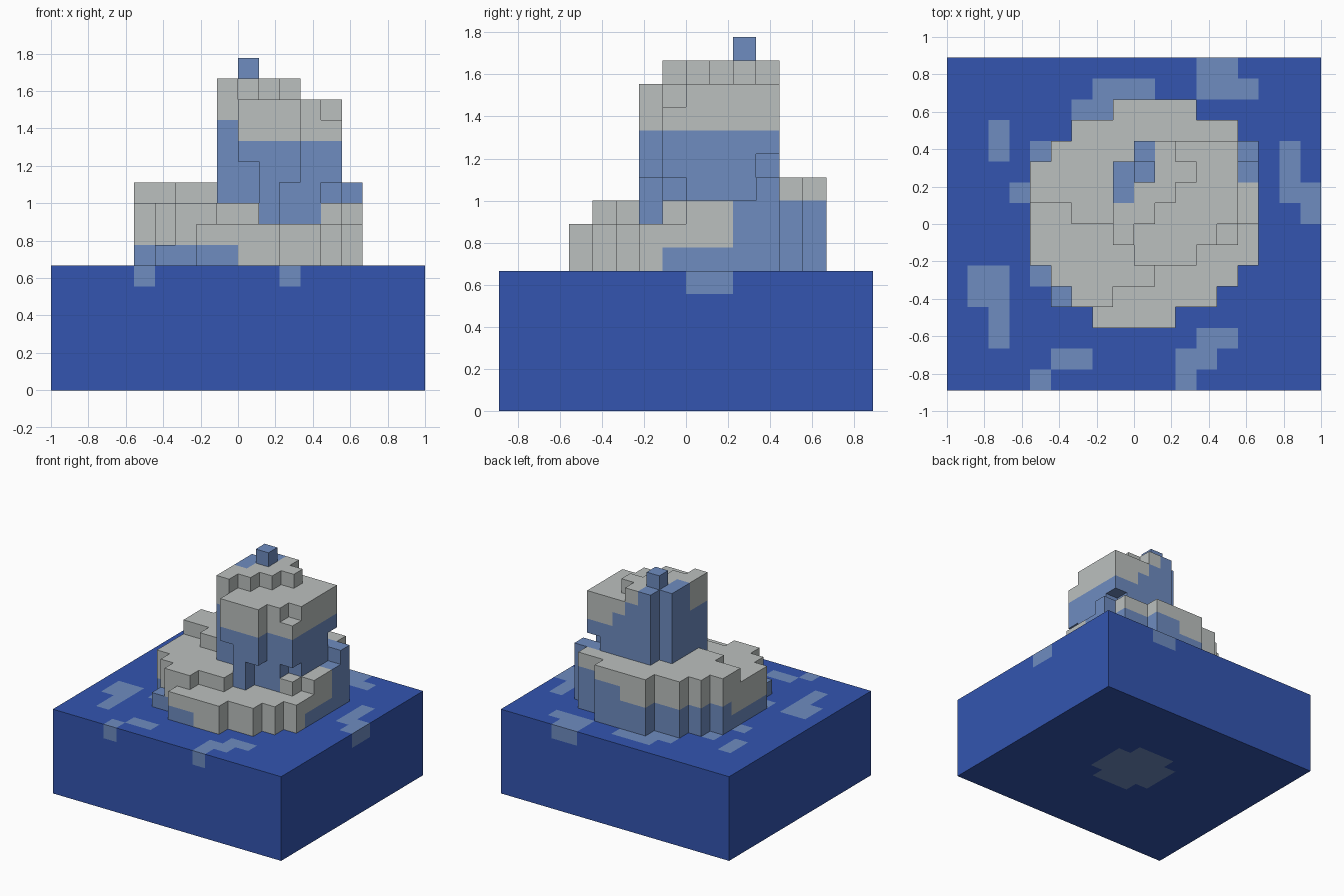
import bpy
import bmesh

if "Cube" in bpy.data.objects:
    bpy.data.objects.remove(bpy.data.objects["Cube"], do_unlink=True)

UNIT = 1 / 9            # edge length of one block
SNOW, ICE, WATER = range(3)


def make_material(name, rgb):
    mat = bpy.data.materials.new(name)
    mat.use_nodes = True
    mat.diffuse_color = (*rgb, 1)
    shader = next(n for n in mat.node_tree.nodes if n.type == "BSDF_PRINCIPLED")
    shader.inputs["Base Color"].default_value = (*rgb, 1)
    shader.inputs["Roughness"].default_value = 0.8
    return mat


materials = [
    make_material("snow grey", (0.50, 0.53, 0.52)),
    make_material("ice blue", (0.156, 0.262, 0.53)),
    make_material("deep water blue", (0.033, 0.091, 0.434)),
]


def block(x, y, z):
    """Every grid cell in a box; each argument is a (start, end) pair."""
    return {(i, j, k) for i in range(*x) for j in range(*y) for k in range(*z)}


def column(x, y, z):
    return block((x, x + 1), (y, y + 1), z)


# Water slab
sea = block((-9, 9), (-8, 8), (0, 6))

# Floating ice showing at the water surface
floes = set()
for x, y in [
    ((3, 5), (6, 8)), ((5, 6), (6, 7)), ((-2, 1), (6, 7)), ((-3, -1), (5, 6)),
    ((-7, -6), (3, 5)), ((-5, -4), (3, 4)), ((-6, -5), (1, 2)),
    ((7, 8), (1, 4)), ((8, 9), (0, 2)), ((-8, -6), (-4, -2)),
    ((-7, -6), (-6, -4)), ((-4, -2), (-7, -6)), ((-5, -4), (-8, -6 - 1)),
    ((3, 5), (-6, -5)), ((2, 4), (-7, -6)), ((2, 3), (-8, -7)), ((-5, -4), (-3, -2)),
]:
    floes |= block(x, y, (5, 6))

# Keel of the iceberg on the underside
keel = block((-2, 3), (-1, 2), (0, 1)) | block((-1, 2), (-2, 3), (0, 1))

# Round foot of the iceberg, one row at a time from front to back
rows = {-5: (-2, 2), -4: (-3, 4), -3: (-4, 5), 3: (-4, 6), 4: (-3, 5), 5: (-1, 3)}
for y in range(-2, 3):
    rows[y] = (-5, 6)
foot = column(-4, -4, (6, 7))
for y, x in rows.items():
    foot |= block(x, (y, y + 1), (6, 8))

# Stepped snow shelves on the foot
shelves = set()
for y, (x0, x1) in rows.items():
    if y > -5:
        shelves |= block((x0, -1), (y, y + 1), (8, 9))
    if y >= 1:
        shelves |= block((x0, -1), (y, y + 1), (9, 10))
    if y >= 3:
        shelves |= block((-1, x1), (y, y + 1), (8, 10))
shelves |= block((-3, -1), (0, 1), (9, 10))
shelves |= block((-1, 1), (-3, 4), (8, 9))
shelves |= block((5, 6), (0, 3), (8, 9))

# Tower with undercuts and a nicked corner
tower = block((0, 5), (-1, 4), (8, 14))
tower |= block((0, 3), (-2, -1), (10, 14))
tower |= block((-1, 0), (-1, 3), (9, 14))
tower |= column(1, -2, (8, 10))
tower -= column(0, -2, (10, 11))
tower -= column(4, -1, (9, 10)) | column(4, -1, (13, 14))
shelves -= tower
tower -= column(4, 3, (10, 11))

# Staircase cap and the spire
cap = set()
for y, end in zip(range(-1, 4), (0, 1, 2, 3, 2)):
    cap |= block((-1 if y < 3 else 0, end), (y, y + 1), (14, 15))
spire = column(0, 2, (15, 16))


def sea_colour(x, y, z):
    return ICE if (x, y, z) in floes or (x, y, z) in keel else WATER


def base_colour(x, y, z):
    if x >= 5 and y >= 2:                       # bare ice on one flank
        return ICE
    if y >= 4 and x >= 1:                       # back face
        return ICE if z < 9 else SNOW
    if y >= 2:
        return ICE if z < 8 else SNOW
    if x < 0 or (x >= 5 and y >= -1):           # waterline band
        return ICE if z < 7 else SNOW
    return SNOW


def tower_colour(x, y, z):
    if z < 9:
        return SNOW if x == 4 and y == -1 or x < 1 else ICE
    if x == -1:
        snow_line = 13 if y < 1 else 99
    elif x == 0 and y >= 3:
        snow_line = 99
    elif y == 3:
        snow_line = max(12, 15 - x)
    else:
        snow_line = 12
    return SNOW if z >= snow_line else ICE


def spire_colour(x, y, z):
    return ICE


parts = [
    ("water_slab", sea, sea_colour),
    ("iceberg_foot", foot, base_colour),
    ("snow_shelves", shelves, base_colour),
    ("iceberg_tower", tower, tower_colour),
    ("tower_cap", cap, tower_colour),
    ("spire", spire, spire_colour),
]
solid = set().union(*(cells for _, cells, _ in parts))


def build(name, cells, colour):
    """Skin the exposed sides of a set of blocks."""
    bm = bmesh.new()
    corners = {}

    def corner(p):
        if p not in corners:
            corners[p] = bm.verts.new([c * UNIT for c in p])
        return corners[p]

    for cell in sorted(cells):
        for axis in range(3):
            a, b = (axis + 1) % 3, (axis + 2) % 3
            for side in (0, 1):
                beyond = list(cell)
                beyond[axis] += 2 * side - 1
                if tuple(beyond) in solid:
                    continue
                loop = []
                for da, db in ((0, 0), (1, 0), (1, 1), (0, 1)):
                    p = list(cell)
                    p[axis] += side
                    p[a] += da
                    p[b] += db
                    loop.append(corner(tuple(p)))
                face = bm.faces.new(loop if side else loop[::-1])
                face.material_index = colour(*cell)
    mesh = bpy.data.meshes.new(name)
    bm.to_mesh(mesh)
    bm.free()
    for mat in materials:
        mesh.materials.append(mat)
    obj = bpy.data.objects.new(name, mesh)
    bpy.context.collection.objects.link(obj)


for part in parts:
    build(*part)
